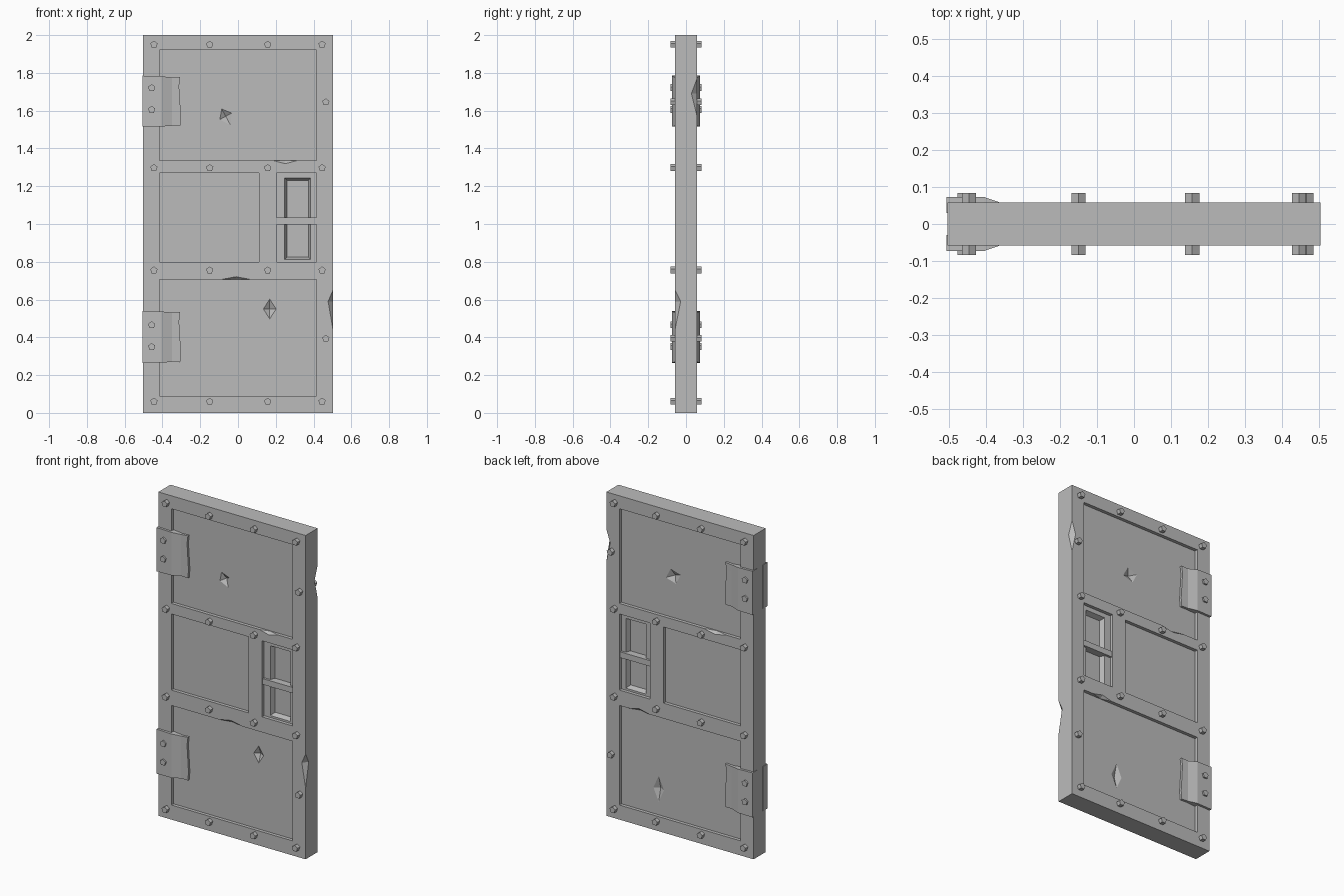
import bpy, bmesh
from mathutils import Matrix, Vector

cube = bpy.data.objects.get("Cube")
if cube:
    bpy.data.objects.remove(cube)

metal = bpy.data.materials.new("grey metal")
metal.use_nodes = True
GREY = (0.5, 0.5, 0.5, 1)
metal.diffuse_color = GREY
metal.node_tree.nodes["Principled BSDF"].inputs["Base Color"].default_value = GREY

FACE, FLOOR, PANE = 0.0585, 0.038, 0.008
SIDES = (-1, 1)


def finish(bm, name):
    bmesh.ops.recalc_face_normals(bm, faces=bm.faces)
    mesh = bpy.data.meshes.new(name)
    bm.to_mesh(mesh)
    bm.free()
    mesh.materials.append(metal)
    obj = bpy.data.objects.new(name, mesh)
    bpy.context.collection.objects.link(obj)
    return obj


def box(bm, x, y, z, taper=0):
    """Box between ranges; taper shrinks the end nearest the middle of the door."""
    near = min(y, key=abs)
    verts = []
    for yy in y:
        t = taper if yy == near else 0
        verts.append([bm.verts.new(p) for p in (
            (x[0] + t, yy, z[0] + t), (x[1] - t, yy, z[0] + t),
            (x[1] - t, yy, z[1] - t), (x[0] + t, yy, z[1] - t))])
    a, b = verts
    bm.faces.new(a)
    bm.faces.new(b[::-1])
    for i in range(4):
        j = (i + 1) % 4
        bm.faces.new((a[i], b[i], b[j], a[j]))


def gouge(bm, centre, radii, skew=0, turn=0):
    """Skewed octahedron: its long axis ends are shifted along that axis."""
    c = Vector(centre)
    axis = max((0, 2), key=lambda i: radii[i])
    rot = Matrix.Rotation(turn, 3, 'Y')
    tips = {}
    for i in range(3):
        for s in SIDES:
            p = Vector((0, 0, 0))
            p[i] = s * radii[i]
            if i == axis:
                p[i] -= skew
            tips[i, s] = bm.verts.new(c + rot @ p)
    for a in SIDES:
        for b in SIDES:
            for d in SIDES:
                bm.faces.new((tips[0, a], tips[1, b], tips[2, d]))


def cut(target, bm, name):
    cutter = finish(bm, name)
    cutter.hide_render = True
    mod = target.modifiers.new(name, 'BOOLEAN')
    mod.operation, mod.solver, mod.object = 'DIFFERENCE', 'EXACT', cutter
    bpy.context.view_layer.objects.active = target
    bpy.ops.object.modifier_apply(modifier=mod.name)
    bpy.data.objects.remove(cutter)


# Door slab
bm = bmesh.new()
box(bm, (-0.503, 0.503), (-FACE, FACE), (0, 2))
slab = finish(bm, "door_slab")

# Recessed panels on both sides
WIDE = (-0.415, 0.415)
WINDOW = (0.205, 0.415)
MIDDLE = (0.80, 1.27)
bm = bmesh.new()
for s in SIDES:
    for x, z in ((WIDE, (0.09, 0.705)), (WIDE, (1.335, 1.92)),
                 ((-0.415, 0.112), MIDDLE), (WINDOW, MIDDLE)):
        box(bm, x, (s * FLOOR, s * 0.1), z)
cut(slab, bm, "panel_cutter")

# Sloping window pockets
bm = bmesh.new()
for s in SIDES:
    box(bm, (0.245, 0.387), (s * PANE, s * (FLOOR + 0.005)), (0.81, 1.245), 0.014)
cut(slab, bm, "pane_cutter")

# Dents in the panels and chips along the edges
bm = bmesh.new()
gouge(bm, (-0.065, -FLOOR, 1.57), (0.036, 0.02, 0.048), 0.004, -0.5)
gouge(bm, (0.168, -FLOOR, 0.55), (0.034, 0.02, 0.052))
gouge(bm, (0.06, FLOOR, 1.59), (0.055, 0.02, 0.045), 0, 0.4)
gouge(bm, (0.16, FLOOR, 0.25), (0.036, 0.02, 0.08))
gouge(bm, (0.25, -FACE, 1.335), (0.06, 0.018, 0.016))
gouge(bm, (-0.01, -FACE, 0.705), (0.085, 0.018, 0.016), 0)
gouge(bm, (-0.24, FACE, 1.335), (0.08, 0.018, 0.016))
gouge(bm, (0.28, FACE, 0.705), (0.07, 0.018, 0.016))
gouge(bm, (0.503, -FACE, 0.59), (0.026, 0.03, 0.105), 0.045)
gouge(bm, (0.503, FACE, 1.69), (0.026, 0.03, 0.1), 0.02)
cut(slab, bm, "damage_cutter")

# Window crossbars
for s, side in zip(SIDES, ("front", "back")):
    bm = bmesh.new()
    box(bm, WINDOW, (s * PANE / 2, s * 0.052), (0.998, 1.034))
    finish(bm, side + "_window_crossbar")


# Bent hinge plates with uneven edges
def hinge(name, z0, z1, s):
    bm = bmesh.new()
    columns = ((-0.506, 0.073, 0), (-0.405, 0.073, 0.003),
               (-0.35, 0.054, 0.009), (-0.306, 0.052, 0.006))
    rows = ((0, 0), (0.2, 0.004), (0.8, -0.006), (1, 0))
    grid = []
    for t, wave in rows:
        line = []
        for i, (x, y, dip) in enumerate(columns):
            z = z0 + (z1 - z0) * t - (dip if t == 1 else 0) + (dip / 2 if t == 0 else 0)
            line.append(bm.verts.new((x + (wave if i == 3 else 0), s * y, z)))
        grid.append(line)
    faces = [bm.faces.new((grid[r][c], grid[r][c + 1], grid[r + 1][c + 1], grid[r + 1][c]))
             for r in range(3) for c in range(3)]
    new = bmesh.ops.extrude_face_region(bm, geom=faces, use_keep_orig=True)
    for v in new["geom"]:
        if isinstance(v, bmesh.types.BMVert):
            v.co.y = s * 0.03
    finish(bm, name)


for s, side in zip(SIDES, ("front", "back")):
    hinge(side + "_upper_hinge", 1.515, 1.785, s)
    hinge(side + "_lower_hinge", 0.265, 0.54, s)

# Five-sided rivets
spots = [(x, z) for z in (0.06, 0.755, 1.297, 1.95) for x in (-0.445, -0.15, 0.157, 0.445)]
spots += [(0.465, 1.645), (0.465, 0.393)]
spots += [(-0.457, z) for z in (0.35, 0.465, 1.605, 1.72)]
for s, side in zip(SIDES, ("front", "back")):
    bm = bmesh.new()
    for x, z in spots:
        place = Matrix.Translation((x, s * 0.0665, z)) @ Matrix.Rotation(1.5708, 4, 'X')
        bmesh.ops.create_cone(bm, cap_ends=True, segments=5, radius1=0.02, radius2=0.02,
                              depth=0.033, matrix=place)
    finish(bm, side + "_rivets")
